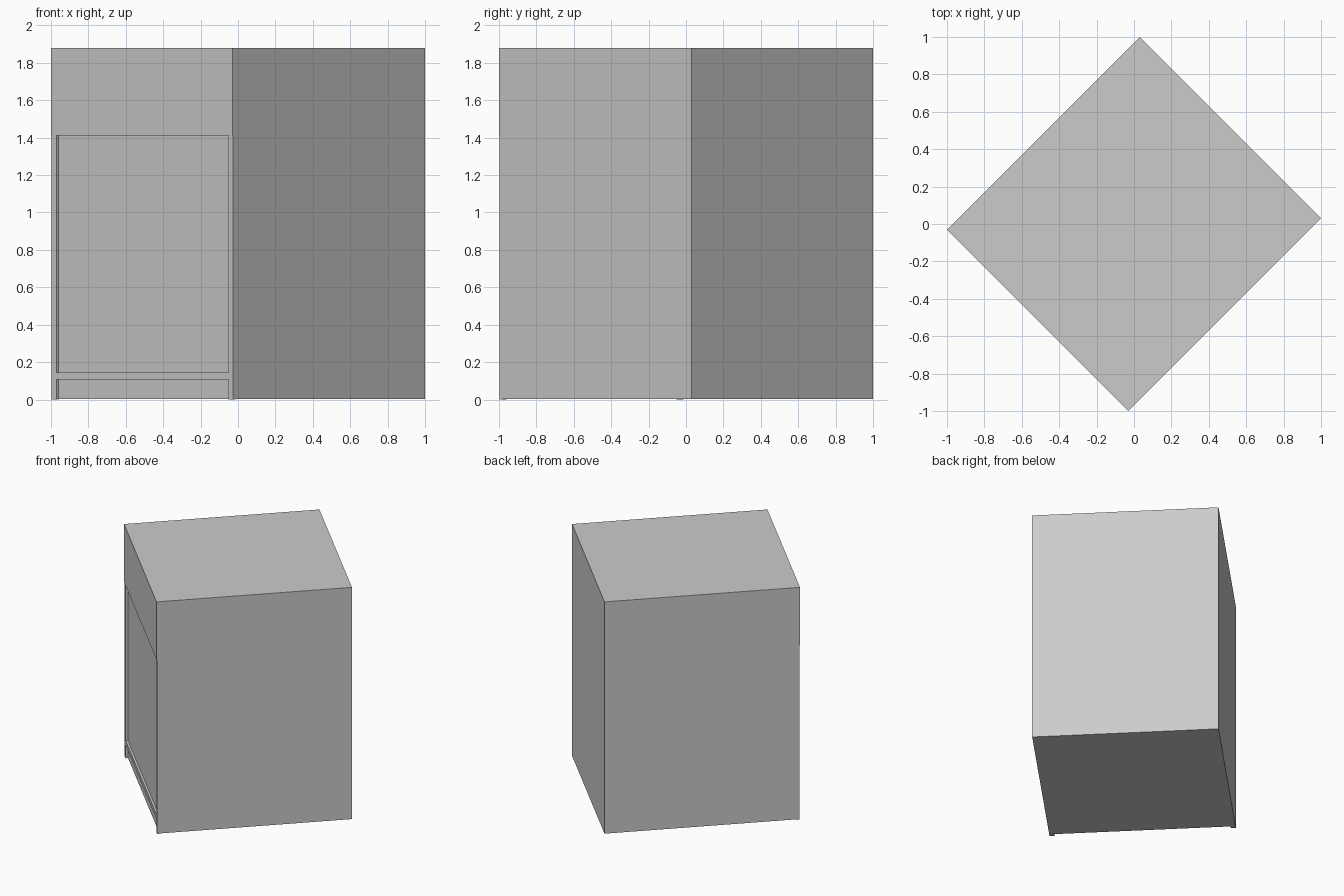
import bpy, math
from mathutils import Matrix

if "Cube" in bpy.data.objects:
    bpy.data.objects.remove(bpy.data.objects["Cube"])

grey = bpy.data.materials.new("light grey")
grey.diffuse_color = (0.6, 0.6, 0.6, 1)
grey.use_nodes = True
grey.node_tree.nodes["Principled BSDF"].inputs["Base Color"].default_value = grey.diffuse_color

W, H = 1.372, 1.88            # cabinet width and height
BACK, BODY = 0.728, -0.706    # back plane and recessed front plane
FRAME, TOP = -0.723, -0.728   # front planes of the frame and the top panel
STILE = 0.036
TURN = Matrix.Rotation(math.radians(-45), 4, 'Z')   # cabinet stands turned by 45 degrees


def box(name, x0, x1, y0, y1, z0, z1):
    bpy.ops.mesh.primitive_cube_add(size=1)
    ob = bpy.context.object
    ob.name = name
    size = Matrix.Diagonal((x1 - x0, y1 - y0, z1 - z0, 1))
    place = Matrix.Translation(((x0 + x1) / 2, (y0 + y1) / 2, (z0 + z1) / 2))
    ob.data.transform(TURN @ place @ size)
    ob.data.materials.append(grey)
    return ob


h = W / 2
# main body
box("cabinet_body", -h, h, BODY, BACK, 0.004, H)
# upper front panel
box("upper_panel", -h, h, TOP, BODY, 1.412, H)
# side frame posts
box("left_post", -h, -h + STILE, FRAME, BODY, 0, 1.412)
box("right_post", h - STILE, h, FRAME, BODY, 0, 1.412)
# bottom rail
box("bottom_rail", -h + STILE, h - STILE, FRAME, BODY, 0.107, 0.144)
